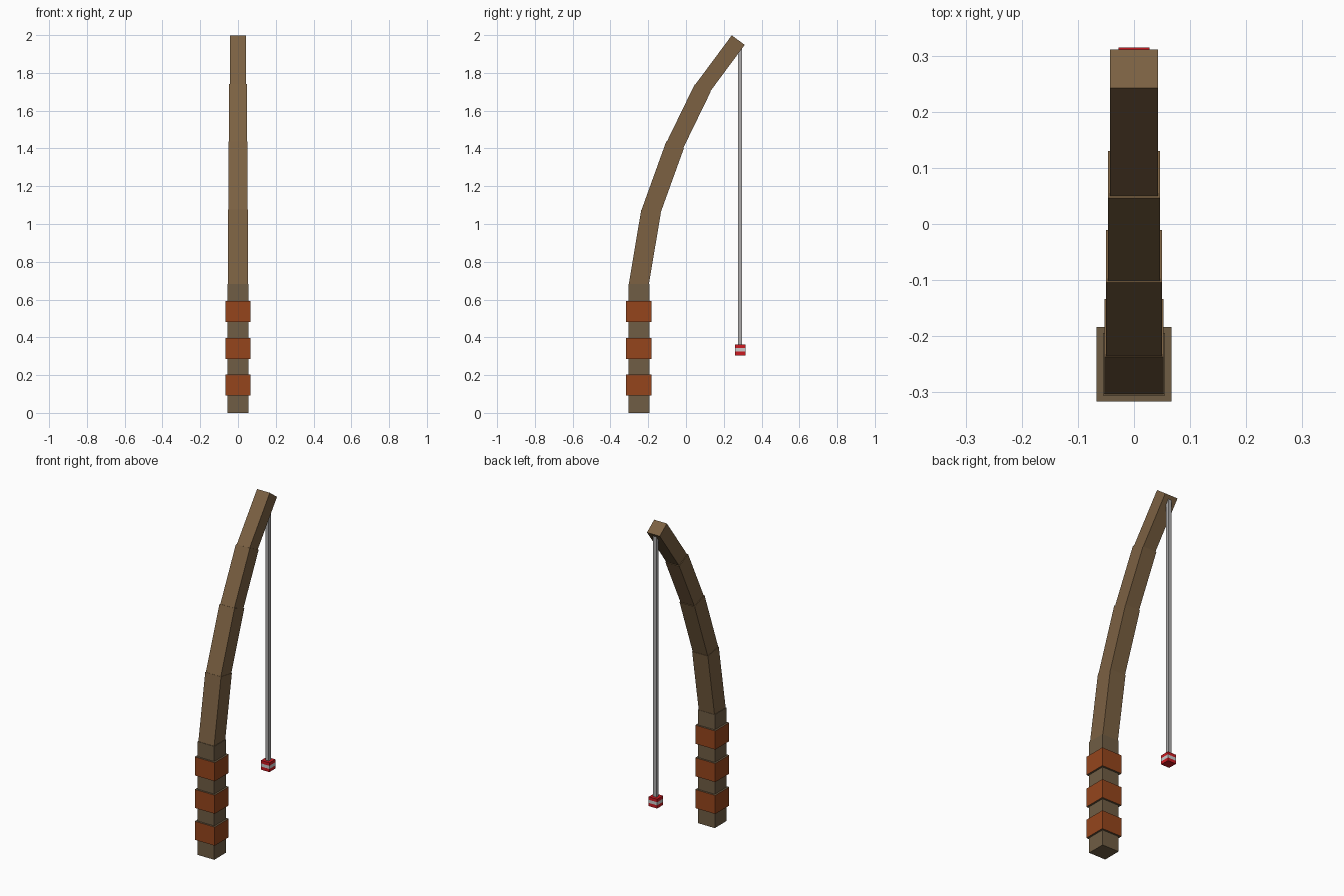
import bpy, bmesh, math
from mathutils import Matrix, Vector

if "Cube" in bpy.data.objects:
    bpy.data.objects.remove(bpy.data.objects["Cube"])


def material(name, rgb):
    m = bpy.data.materials.new(name)
    m.diffuse_color = (*rgb, 1)
    m.use_nodes = True
    m.node_tree.nodes["Principled BSDF"].inputs["Base Color"].default_value = m.diffuse_color
    return m


WOOD = material("wood", (0.20, 0.12, 0.055))
GRIP_WOOD = material("grip_wood", (0.16, 0.11, 0.058))
WRAP = material("wrap", (0.30, 0.06, 0.012))
RED = material("red", (0.60, 0.01, 0.015))
WHITE = material("white", (0.62, 0.62, 0.62))
LINE = material("line_grey", (0.42, 0.41, 0.41))


def square_loft(name, rings, mats, matrix, layers=None, caps=True):
    """Loft square rings (width, z); layers gives a material index per span."""
    bm = bmesh.new()
    loops = []
    for w, z in rings:
        h = w / 2
        loops.append([bm.verts.new((x * h, y * h, z))
                      for x, y in ((-1, -1), (1, -1), (1, 1), (-1, 1))])
    for n, (a, b) in enumerate(zip(loops, loops[1:])):
        for i in range(4):
            j = (i + 1) % 4
            f = bm.faces.new((a[i], a[j], b[j], b[i]))
            f.material_index = layers[n] if layers else 0
    if caps:
        bm.faces.new(loops[0][::-1])
        bm.faces.new(loops[-1])
    me = bpy.data.meshes.new(name)
    bm.to_mesh(me)
    bm.free()
    for m in mats:
        me.materials.append(m)
    ob = bpy.data.objects.new(name, me)
    ob.matrix_world = matrix
    bpy.context.collection.objects.link(ob)
    return ob


# Straight handle with three wrapped bands
base = Matrix.Translation((0, -0.25, 0))
square_loft("handle", [(0.111, 0), (0.111, 0.683)], [GRIP_WOOD], base)
for k, z in enumerate((0.148, 0.34, 0.536)):
    lo, hi = z - 0.056, z + 0.056
    square_loft(f"grip_band_{k + 1}",
                [(0.111, lo), (0.133, lo), (0.133, hi), (0.111, hi)],
                [WRAP, GRIP_WOOD], base, layers=[1, 0, 1], caps=False)

# Curved pole: tapering square sections that follow the bend
path = [(-0.25, 0.68), (-0.185, 1.067), (-0.0575, 1.42), (0.0885, 1.72), (0.2765, 1.9735)]
widths = (0.105, 0.10, 0.093, 0.085)
for k, (p, q, w) in enumerate(zip(path, path[1:], widths)):
    a, b = Vector((0, *p)), Vector((0, *q))
    d = b - a
    tilt = math.atan2(d.y, d.z)
    mat = Matrix.Translation(a) @ Matrix.Rotation(-tilt, 4, 'X')
    square_loft(f"pole_section_{k + 1}", [(w, -0.015), (w, d.length)], [WOOD], mat)

# Hanging line and striped float
hang = Matrix.Translation((0, 0.287, 0))
square_loft("line", [(0.021, 0.36), (0.021, 1.95)], [LINE], hang)
square_loft("float", [(0.056, z) for z in (0.305, 0.324, 0.343, 0.361)],
            [RED, WHITE], hang, layers=[0, 1, 0])
